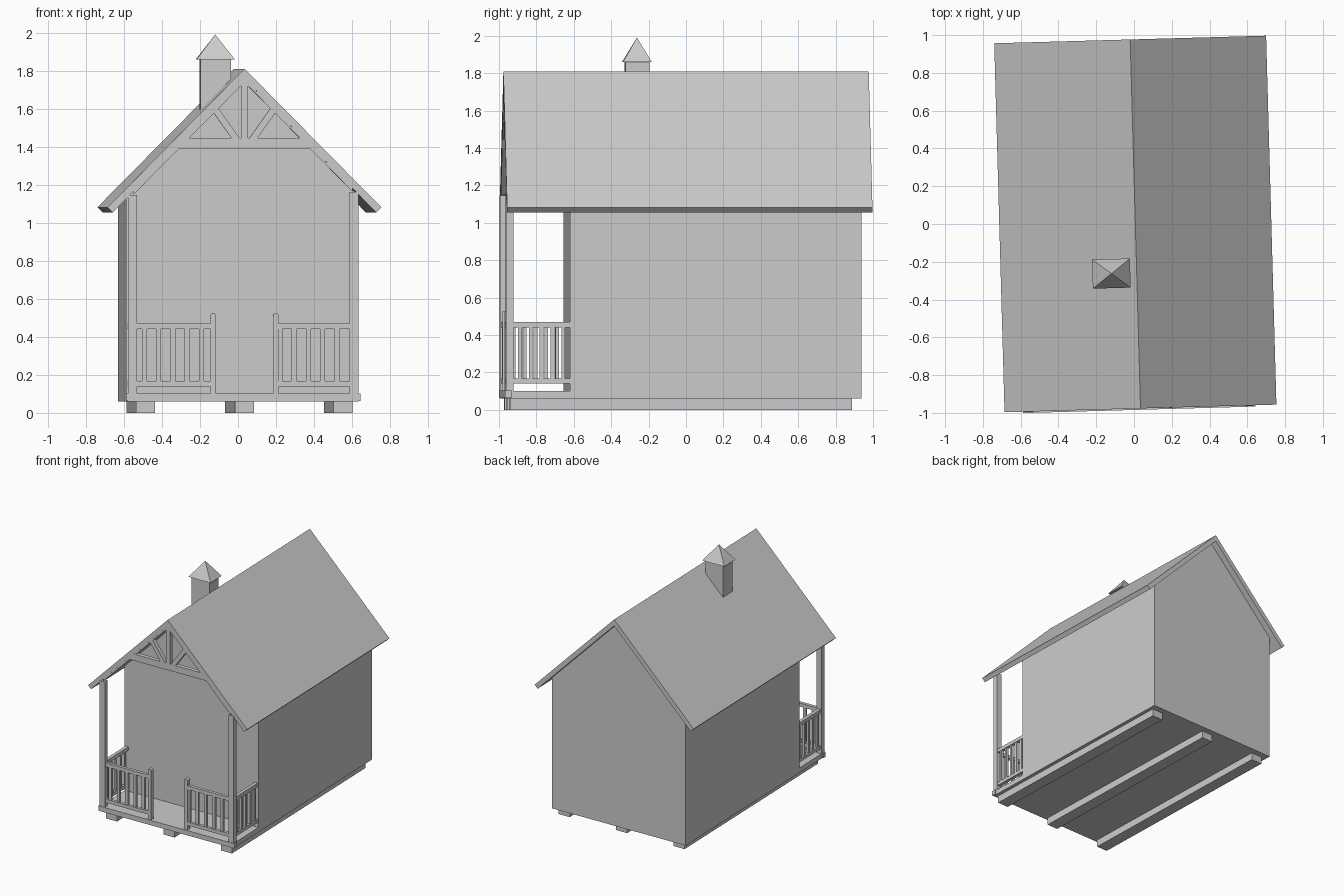
import bpy
import bmesh
import math
from mathutils import Matrix, Vector

cube = bpy.data.objects.get("Cube")
if cube:
    bpy.data.objects.remove(cube, do_unlink=True)

# One plain material for the whole cabin
grey = bpy.data.materials.new("plain grey")
grey.use_nodes = True
colour = (0.6, 0.6, 0.6, 1)
grey.diffuse_color = colour
grey.node_tree.nodes["Principled BSDF"].inputs["Base Color"].default_value = colour

TURN = Matrix.Rotation(math.radians(1.6), 4, "Z")   # cabin stands slightly turned
RIDGE_X, RIDGE_Z, SLOPE, ROOF_DROP = 0.007, 1.81, 1.012, 0.053
FRONT, WALL_FRONT, WALL_BACK = -0.98, -0.637, 0.923
HALF, FLOOR = 0.606, 0.1


def finish(name, bm):
    bmesh.ops.recalc_face_normals(bm, faces=bm.faces)
    bm.transform(TURN)
    mesh = bpy.data.meshes.new(name)
    bm.to_mesh(mesh)
    bm.free()
    mesh.materials.append(grey)
    obj = bpy.data.objects.new(name, mesh)
    bpy.context.collection.objects.link(obj)
    return obj


def prism(name, profile, y0, y1):
    """Extrude an x-z outline from y0 to y1."""
    bm = bmesh.new()
    face = bm.faces.new([bm.verts.new((x, y0, z)) for x, z in profile])
    new = bmesh.ops.extrude_face_region(bm, geom=[face])["geom"]
    moved = [v for v in new if isinstance(v, bmesh.types.BMVert)]
    bmesh.ops.translate(bm, verts=moved, vec=(0, y1 - y0, 0))
    return finish(name, bm)


def box(name, x0, x1, y0, y1, z0, z1):
    return prism(name, [(x0, z0), (x1, z0), (x1, z1), (x0, z1)], y0, y1)


def strut(name, a, b, width, y0, y1):
    a, b = Vector(a), Vector(b)
    side = (b - a).normalized().orthogonal() * width / 2
    return prism(name, [a + side, b + side, b - side, a - side], y0, y1)


def under(x):
    """Height of the roof underside at x."""
    return RIDGE_Z - ROOF_DROP - abs(x - RIDGE_X) * SLOPE


# Ground joists, floor and front rim board
for i, side in enumerate(("right", "middle", "left")):
    x = RIDGE_X + (i - 1) * 0.52
    box(side + "_joist", x - 0.05, x + 0.05, -0.958, 0.873, 0, 0.06)
box("floor", -HALF, HALF, FRONT + 0.002, WALL_BACK, 0.06, FLOOR)
box("front_rim_board", -HALF - 0.01, HALF + 0.01, FRONT - 0.004, FRONT + 0.03, 0.062, FLOOR + 0.002)

# Closed room with gables
prism("room_walls", [(-HALF, 0.062), (HALF, 0.062), (HALF, under(HALF) + 0.01),
                     (RIDGE_X, under(RIDGE_X) + 0.01), (-HALF, under(-HALF) + 0.01)],
      WALL_FRONT, WALL_BACK)

# Roof of two joined slabs with square-cut eaves
reach, cut = 0.72, 0.027
eave = RIDGE_Z - reach * SLOPE
prism("roof", [(RIDGE_X, RIDGE_Z), (RIDGE_X + reach, eave),
               (RIDGE_X + reach - cut, eave - cut),
               (RIDGE_X, RIDGE_Z - ROOF_DROP),
               (RIDGE_X - reach + cut, eave - cut), (RIDGE_X - reach, eave)],
      -0.977, 0.977)

# Chimney with pyramid cap
CX, CY = -0.127, -0.259
box("chimney", CX - 0.08, CX + 0.08, CY - 0.064, CY + 0.064, 1.5, 1.865)
bm = bmesh.new()
base = [bm.verts.new((CX + sx * 0.1, CY + sy * 0.077, 1.86))
        for sx, sy in ((-1, -1), (1, -1), (1, 1), (-1, 1))]
tip = bm.verts.new((CX, CY, 1.99))
bm.faces.new(base)
for i in range(4):
    bm.faces.new((base[i], base[(i + 1) % 4], tip))
finish("chimney_cap", bm)

# Gable truss: tie beam, king post, struts and rafters
Y0, Y1 = FRONT + 0.006, FRONT + 0.04


def at_height(z, s):
    return RIDGE_X + s * (RIDGE_Z - ROOF_DROP - z) / SLOPE


prism("tie_beam", [(at_height(1.39, -1), 1.39), (at_height(1.39, 1), 1.39),
                   (at_height(1.445, 1), 1.445), (at_height(1.445, -1), 1.445)], Y0, Y1)
box("king_post", RIDGE_X - 0.018, RIDGE_X + 0.018, Y0, Y1, 1.44, under(RIDGE_X) - 0.005)
for s, side in ((1, "left"), (-1, "right")):
    foot = RIDGE_X + s * 0.04
    head = RIDGE_X + s * 0.16
    strut(side + "_truss_strut", (foot, 1.435), (head, under(head) + 0.01), 0.035, Y0, Y1)
    low = s * (HALF - 0.03)
    prism(side + "_rafter", [(RIDGE_X, under(RIDGE_X)), (low, under(low)),
                             (low, under(low) - 0.018), (RIDGE_X, under(RIDGE_X) - 0.018)], Y0, Y1)

# Porch posts and railings
RAILS = ((0.14, 0.168), (0.44, 0.47))


def rounded_post(name, x, radius, top):
    arc = [(x + radius * math.cos(a), top - radius + radius * math.sin(a))
           for a in (math.pi * i / 8 for i in range(9))]
    prism(name, [(x - radius, FLOOR), (x + radius, FLOOR)] + arc, FRONT + 0.002, FRONT + 0.036)


for s, side in ((1, "left"), (-1, "right")):
    inner, outer = sorted((s * (HALF - 0.046), s * HALF))
    post_top = min(under(inner), under(outer))
    box(side + "_porch_post", inner, outer, FRONT, FRONT + 0.04, FLOOR, post_top + 0.01)

    # Front railing ending in a round-topped gate post
    gate = RIDGE_X + s * 0.165
    rounded_post(side + "_gate_post", gate, 0.014, 0.525)
    x0, x1 = sorted((gate, s * (HALF - 0.04)))
    for low, high in RAILS:
        box(side + "_front_rail", x0, x1, FRONT + 0.006, FRONT + 0.032, low, high)
    start = 0.193 if s > 0 else -0.52
    for i in range(5):
        x = start + 0.075 * i
        box(side + "_front_baluster", x - 0.013, x + 0.013,
            FRONT + 0.01, FRONT + 0.028, RAILS[0][1], RAILS[1][0])

    # Side railing back to the room wall
    a, b = sorted((s * (HALF - 0.034), s * (HALF - 0.006)))
    for low, high in RAILS:
        box(side + "_side_rail", a, b, FRONT + 0.04, WALL_FRONT, low, high)
    for i in range(5):
        y = FRONT + 0.075 + 0.058 * i
        box(side + "_side_baluster", a + 0.004, b - 0.004, y - 0.01, y + 0.01,
            RAILS[0][1], RAILS[1][0])
